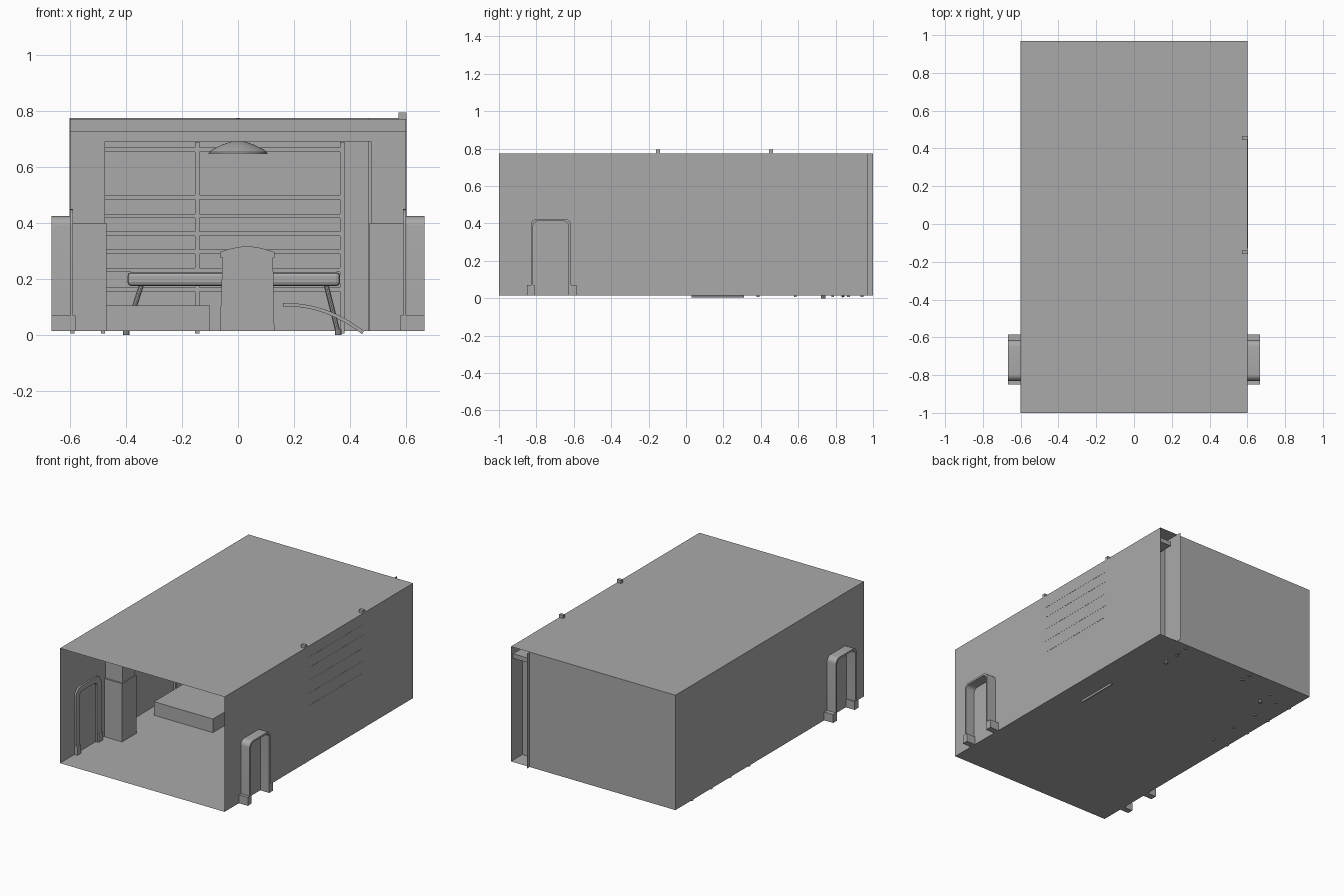
import bpy, bmesh, math
from mathutils import Vector

if "Cube" in bpy.data.objects:
    bpy.data.objects.remove(bpy.data.objects["Cube"])

grey = bpy.data.materials.new("plain_grey")
grey.diffuse_color = (0.4, 0.4, 0.4, 1)
grey.use_nodes = True
grey.node_tree.nodes["Principled BSDF"].inputs["Base Color"].default_value = grey.diffuse_color


def finish(name, bm, smooth=False):
    me = bpy.data.meshes.new(name)
    bm.to_mesh(me)
    bm.free()
    me.materials.append(grey)
    ob = bpy.data.objects.new(name, me)
    bpy.context.collection.objects.link(ob)
    if smooth:
        bpy.context.view_layer.objects.active = ob
        ob.select_set(True)
        bpy.ops.object.shade_smooth_by_angle()
        ob.select_set(False)
    return ob


def box(name, x0, x1, y0, y1, z0, z1, bevel=0):
    bm = bmesh.new()
    bmesh.ops.create_cube(bm, size=1)
    for v in bm.verts:
        v.co = Vector((x0 + (v.co.x + .5) * (x1 - x0), y0 + (v.co.y + .5) * (y1 - y0),
                       z0 + (v.co.z + .5) * (z1 - z0)))
    if bevel:
        bmesh.ops.bevel(bm, geom=bm.edges[:], offset=bevel, segments=2, affect='EDGES', profile=.5)
    return finish(name, bm)


def face(name, pts):
    bm = bmesh.new()
    bm.faces.new([bm.verts.new(p) for p in pts])
    bmesh.ops.triangulate(bm, faces=bm.faces[:])
    return finish(name, bm)


def rod(name, a, b, r):
    a, b = Vector(a), Vector(b)
    bm = bmesh.new()
    bmesh.ops.create_cone(bm, cap_ends=True, segments=10, radius1=r, radius2=r, depth=(b - a).length)
    rot = Vector((0, 0, 1)).rotation_difference(b - a)
    for v in bm.verts:
        v.co = rot @ v.co + (a + b) / 2
    return finish(name, bm, True)


def prism(name, pts, y0, y1):
    """Extrude an (x, z) outline along y."""
    bm = bmesh.new()
    f = bm.faces.new([bm.verts.new((x, y0, z)) for x, z in pts])
    ext = bmesh.ops.extrude_face_region(bm, geom=[f])
    for v in ext["geom"]:
        if isinstance(v, bmesh.types.BMVert):
            v.co.y = y1
    bmesh.ops.recalc_face_normals(bm, faces=bm.faces[:])
    return finish(name, bm)


def arch(y0, y1, z1, r, z0=.015):
    """Doorway outline in (y, z) with round upper corners."""
    pts = [(y0, z0)]
    for cy, start in ((y0 + r, 180), (y1 - r, 90)):
        for i in range(7):
            a = math.radians(start - 15 * i)
            pts.append((cy + r * math.cos(a), z1 - r + r * math.sin(a)))
    return pts + [(y1, z0)]


def arch_ring(name, outer, inner, x0, x1):
    """Solid strip between two doorway outlines."""
    bm = bmesh.new()
    rows = [[bm.verts.new((x, y, z)) for y, z in line]
            for line, x in ((outer, x0), (outer, x1), (inner, x1), (inner, x0))]
    for k in range(4):
        a, b = rows[k], rows[(k + 1) % 4]
        for i in range(len(a) - 1):
            bm.faces.new((a[i], a[i + 1], b[i + 1], b[i]))
    for i in (0, -1):
        bm.faces.new([r[i] for r in rows])
    bmesh.ops.recalc_face_normals(bm, faces=bm.faces[:])
    return finish(name, bm, True)


# room shell, open at the front
F, T, W, B = .015, .775, .602, .97
face("floor", [(-W, -1, F), (W, -1, F), (W, B, F), (-W, B, F)])
face("ceiling", [(-W, -1, T), (W, -1, T), (W, B, T), (-W, B, T)])
face("back_wall", [(-W, B, F), (.465, B, F), (.465, B, T), (-W, B, T)])

door = arch(-.83, -.615, .43, .035)
for s, side in ((-1, "left"), (1, "right")):
    # side wall with its doorway
    outline = [(-1, F)] + door + [(B, F), (B, T), (-1, T)]
    face(side + "_wall", [(s * W, y, z) for y, z in outline])
    # doorway tunnel, inner trim and base blocks
    arch_ring(side + "_door_tunnel", arch(-.83, -.615, .425, .035), arch(-.818, -.627, .413, .03),
              s * .6, s * .667)
    arch_ring(side + "_door_trim", arch(-.85, -.585, .45, .055), arch(-.815, -.63, .415, .03),
              s * .59, s * .601)
    for y0 in (-.85, -.625):
        box(side + "_door_base", *sorted((s * .58, s * .667)), y0, y0 + .04, F, .07)
    # pillar with wider lower half
    box(side + "_pillar_base", *sorted((s * .47, s * .6)), -.54, -.39, F, .40)
    box(side + "_pillar_top", *sorted((s * .475, s * .6)), -.53, -.40, .40, .725)

# ceiling beam
box("beam_upper", -.6, .6, -.54, -.39, .725, .772)
box("beam_lower", -.6, .6, -.53, -.40, .692, .725)

# rear corner pillar, open towards the outside
face("rear_pillar_side", [(.465, .85, F), (.465, 1, F), (.465, 1, T), (.465, .85, T)])
face("rear_pillar_front", [(.465, .85, F), (W, .85, F), (W, .85, T), (.465, .85, T)])
box("rear_pillar_beam", .5, .6, .85, .95, .69, .72)

# shelf racks: back wall, left wall, right wall
for z in (.155, .225, .29, .355, .418, .485, .655):
    box("back_shelf", -.59, .375, .86, .955, z, z + .015)
for x in (-.145, .372):
    for y in (.87, .94):
        box("back_rack_post", x - .008, x + .008, y - .008, y + .008, .006, .69)
for z in (.155, .29, .42, .55, .655):
    box("left_shelf", -.595, -.48, .18, .80, z, z + .015)
for y in (.19, .385, .585, .785):
    for x in (-.592, -.483):
        box("left_rack_post", x - .007, x + .007, y - .007, y + .007, .006, .69)
for z in (.37, .45, .535, .62, .69):
    box("right_shelf", .48, .603, -.13, .46, z, z + .012)
for y in (-.15, .455):
    box("right_rack_post", .573, .603, y - .01, y + .01, F, .795)
    box("right_rack_front_post", .48, .492, y - .008, y + .008, F, .69)

# low platform
box("low_platform", -.53, -.10, -.12, .45, F, .105)

# table with splayed legs
box("table_top", -.395, .365, .69, .85, .175, .225, .014)
for x0, x1 in ((-.345, -.4), (.315, .358)):
    for y0, y1 in ((.72, .735), (.82, .84)):
        rod("table_leg", (x0, y0, .18), (x1, y1, .008), .009)
    rod("table_brace", ((x0 + x1) / 2, .73, .09), ((x0 + x1) / 2, .83, .09), .006)

# console with domed cap
prism("console", [(-.065, F), (.13, F), (.125, .28), (-.055, .28)], .05, .25)
cap = [(-.065, .278), (.13, .278)]
for i in range(11):
    t = i / 10
    cap.append((.13 - .195 * t, .297 + .02 * math.sin(math.pi * t)))
prism("console_cap", cap, .045, .255)

# curved ramp
top, low = [], []
for i in range(13):
    t = i / 12
    x = .16 + .29 * t
    z = .115 - .1 * t ** 2.2
    top.append((x, z))
    low.append((x - .006 * t, z - .012))
prism("curved_ramp", top + low[::-1], .03, .31)

# hanging lamp: spun dome and cord
bm = bmesh.new()
prof = [(.105, .648), (.104, .655), (.085, .667), (.055, .681), (.03, .69), (.008, .695)]
prev = None
for r, z in prof:
    ring = [bm.verts.new((r * math.cos(i * math.tau / 32), .2 + r * math.sin(i * math.tau / 32), z))
            for i in range(32)]
    if prev:
        for i in range(32):
            bm.faces.new((prev[i], prev[(i + 1) % 32], ring[(i + 1) % 32], ring[i]))
    else:
        bm.faces.new(ring[::-1])
    prev = ring
finish("lamp_shade", bm, True)
rod("lamp_cord", (0, .2, .69), (0, .2, .774), .008)

# stand on z = 0: small centre foot level with the lowest posts
rod("table_foot", (-.4, .735, 0), (-.4, .735, .02), .012)
rod("table_foot", (.358, .735, 0), (.358, .735, .02), .012)
